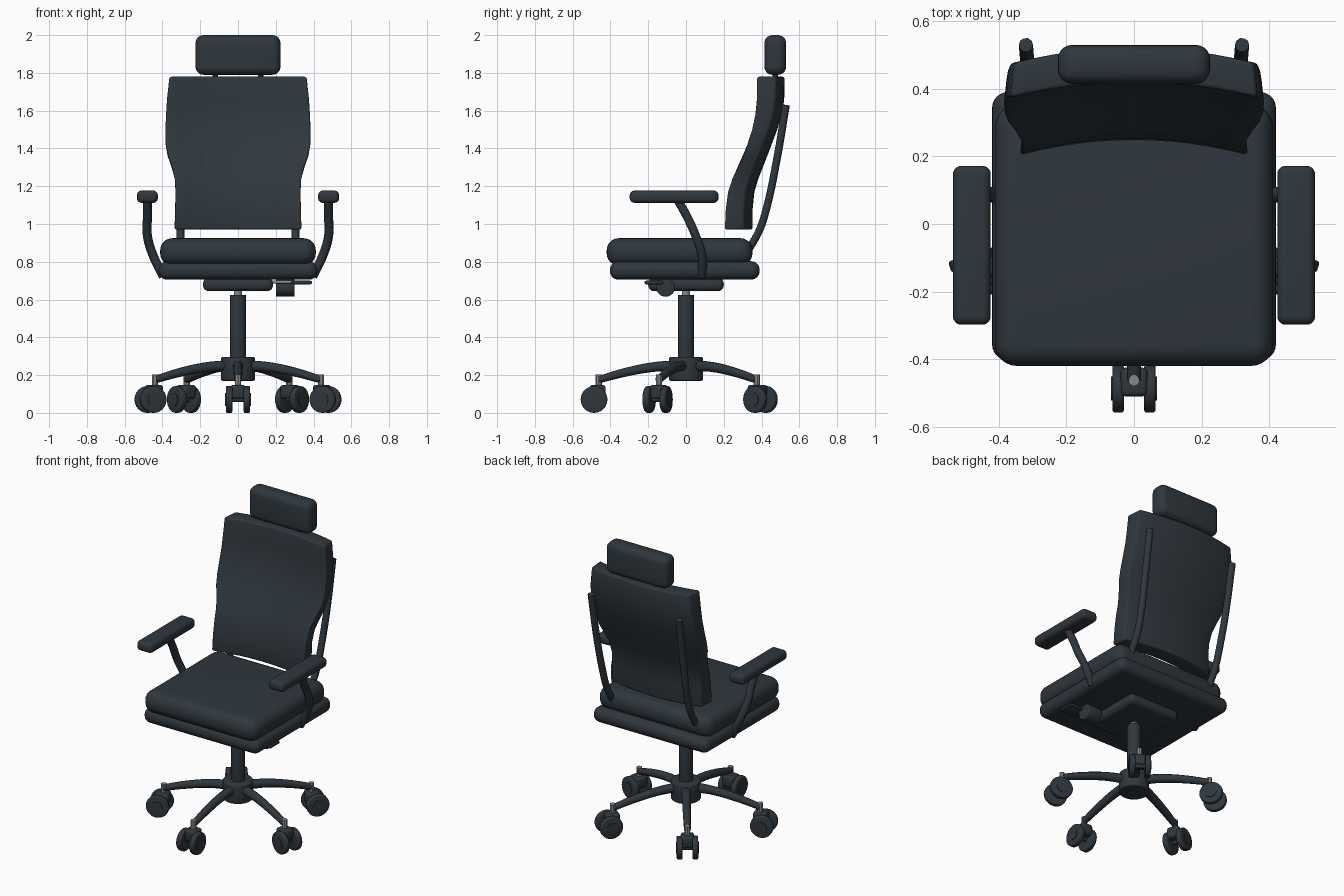
import bpy, bmesh, math
from mathutils import Vector, Matrix

if "Cube" in bpy.data.objects:
    bpy.data.objects.remove(bpy.data.objects["Cube"])


def material(name, rgb):
    m = bpy.data.materials.new(name)
    m.diffuse_color = (*rgb, 1)
    m.use_nodes = True
    m.node_tree.nodes["Principled BSDF"].inputs["Base Color"].default_value = m.diffuse_color
    return m


DARK = material("dark slate", (0.028, 0.038, 0.047))
GREY = material("metal grey", (0.25, 0.25, 0.25))


def finish(ob, name, mat, angle=40):
    ob.name = name
    ob.data.materials.clear()
    ob.data.materials.append(mat)
    bpy.ops.object.select_all(action='DESELECT')
    ob.select_set(True)
    bpy.context.view_layer.objects.active = ob
    bpy.ops.object.shade_smooth_by_angle(angle=math.radians(angle))
    return ob


def from_bmesh(bm, name, mat, bevel=0, segs=4, matrix=None):
    bmesh.ops.recalc_face_normals(bm, faces=bm.faces)
    if bevel:
        edges = [e for e in bm.edges if e.calc_face_angle(0) > 0.7]
        bmesh.ops.bevel(bm, geom=edges, offset=bevel, segments=segs,
                        profile=0.5, affect='EDGES', clamp_overlap=True)
    if matrix:
        bm.transform(matrix)
    me = bpy.data.meshes.new(name)
    bm.to_mesh(me)
    bm.free()
    ob = bpy.data.objects.new(name, me)
    bpy.context.collection.objects.link(ob)
    return finish(ob, name, mat)


def box(name, lo, hi, bevel, mat=DARK, segs=5, matrix=None):
    lo, hi = Vector(lo), Vector(hi)
    bm = bmesh.new()
    bmesh.ops.create_cube(bm, size=1)
    bm.transform(Matrix.Translation((lo + hi) / 2) @ Matrix.Diagonal((*(hi - lo), 1)))
    return from_bmesh(bm, name, mat, bevel, segs, matrix)


def cylinder(name, a, b, r, mat=DARK, sides=24, bevel=0, matrix=None):
    a, b = Vector(a), Vector(b)
    bm = bmesh.new()
    bmesh.ops.create_cone(bm, cap_ends=True, segments=sides, radius1=r, radius2=r,
                          depth=(b - a).length)
    rot = (b - a).to_track_quat('Z', 'Y').to_matrix().to_4x4()
    full = Matrix.Translation((a + b) / 2) @ rot
    return from_bmesh(bm, name, mat, bevel, 3, (matrix @ full) if matrix else full)


def tube(name, pts, r, taper=None, mat=DARK):
    cu = bpy.data.curves.new(name, 'CURVE')
    cu.dimensions = '3D'
    cu.bevel_depth, cu.bevel_resolution = r, 3
    cu.resolution_u, cu.use_fill_caps = 6, True
    sp = cu.splines.new('BEZIER')
    sp.bezier_points.add(len(pts) - 1)
    for i, (bp, p) in enumerate(zip(sp.bezier_points, pts)):
        bp.co = p
        bp.handle_left_type = bp.handle_right_type = 'AUTO'
        bp.radius = taper[i] if taper else 1
    ob = bpy.data.objects.new(name, cu)
    bpy.context.collection.objects.link(ob)
    bpy.ops.object.select_all(action='DESELECT')
    ob.select_set(True)
    bpy.context.view_layer.objects.active = ob
    bpy.ops.object.convert(target='MESH')
    return finish(bpy.context.view_layer.objects.active, name, mat)


# Seat cushion, seat base and headrest
box("seat_cushion", (-.412, -.42, .78), (.412, .352, .925), .065, segs=6)
box("seat_base", (-.42, -.403, .705), (.42, .39, .803), .046, segs=6)
box("headrest", (-.225, .415, 1.79), (.225, .53, 2.0), .042, segs=5)

# Backrest: rows of (z, half width, front y at sides, back y at centre)
rows = [(.97, .337, .203, .352), (1.08, .334, .208, .353), (1.17, .332, .22, .362),
        (1.24, .336, .243, .383), (1.30, .353, .27, .407), (1.36, .374, .297, .43),
        (1.42, .384, .322, .453), (1.50, .386, .348, .483), (1.58, .382, .365, .508),
        (1.66, .377, .373, .52), (1.78, .364, .374, .522)]
BOW, N = .045, 12
bm = bmesh.new()
rings = []
for z, w, yf, yb in rows:
    us = [2 * i / N - 1 for i in range(N + 1)]
    ring = [bm.verts.new((u * w, yf + BOW * (1 - u * u), z)) for u in us]
    ring += [bm.verts.new((u * w * .975, yb - BOW * u * u, z)) for u in reversed(us)]
    rings.append(ring)
for r0, r1 in zip(rings, rings[1:]):
    for i in range(len(r0)):
        j = (i + 1) % len(r0)
        bm.faces.new((r0[i], r0[j], r1[j], r1[i]))
bm.faces.new(rings[0])
bm.faces.new(rings[-1])
from_bmesh(bm, "backrest", DARK, .012, 3)

for s, side in ((-1, "left"), (1, "right")):
    # Headrest post
    cylinder(side + "_headrest_post", (s * .12, .472, 1.74), (s * .12, .472, 1.82), .014, sides=12)
    # Bar behind the backrest
    tube(side + "_back_bar", [(s * .305, .27, .76), (s * .305, .335, .87), (s * .305, .39, .97),
                              (s * .307, .428, 1.09), (s * .315, .477, 1.32),
                              (s * .32, .53, 1.63)], .021)
    # Armrest pad and its bent support
    box(side + "_arm_pad", (s * .48 - .056, -.298, 1.112), (s * .48 + .056, .172, 1.177), .025)
    tube(side + "_arm_support", [(s * .48, -.045, 1.13), (s * .48, .01, 1.03), (s * .48, .05, .94),
                                 (s * .452, .083, .84), (s * .395, .085, .722)], .024)

# Tilt mechanism, adjusting knob and lever
box("mechanism", (-.185, -.2, .645), (.185, .2, .715), .03)
cylinder("tension_knob", (.2, -.108, .665), (.3, -.108, .665), .05, bevel=.006)
cylinder("lever_rod", (.1, -.17, .693), (.32, -.17, .693), .009, GREY, 10)
box("lever_paddle", (.28, -.22, .681), (.392, -.12, .7), .008, segs=2)

# Gas lift and hub
cylinder("lift_piston", (0, 0, .6), (0, 0, .66), .022, GREY)
cylinder("lift_column", (0, 0, .2), (0, 0, .625), .042, bevel=.004)
cylinder("base_hub", (0, 0, .17), (0, 0, .295), .09, sides=32, bevel=.008)

# Five legs with twin wheel casters, one pointing forward
for k in range(5):
    M = Matrix.Rotation(math.radians(-90 + 72 * k), 4, 'Z')
    n = str(k + 1)
    path = [(.05, 0, .25), (.17, 0, .243), (.32, 0, .215), (.462, 0, .176)]
    tube("base_leg_" + n, [M @ Vector(p) for p in path], .027, (1.1, 1, .9, .75))
    cylinder("caster_stem_" + n, (.463, 0, .12), (.463, 0, .203), .017, GREY, 8, matrix=M)
    box("caster_hood_" + n, (.425, -.04, .075), (.51, .04, .148), .015, segs=3, matrix=M)
    cylinder("caster_axle_" + n, (.487, -.05, .071), (.487, .05, .071), .014, sides=12, matrix=M)
    for s, side in ((-1, "a"), (1, "b")):
        cylinder(f"caster_wheel_{n}_{side}", (.487, s * .03, .071), (.487, s * .064, .071), .071,
                 bevel=.008, matrix=M)
        cylinder(f"caster_cap_{n}_{side}", (.487, s * .06, .071), (.487, s * .068, .071), .035,
                 sides=20, matrix=M)
